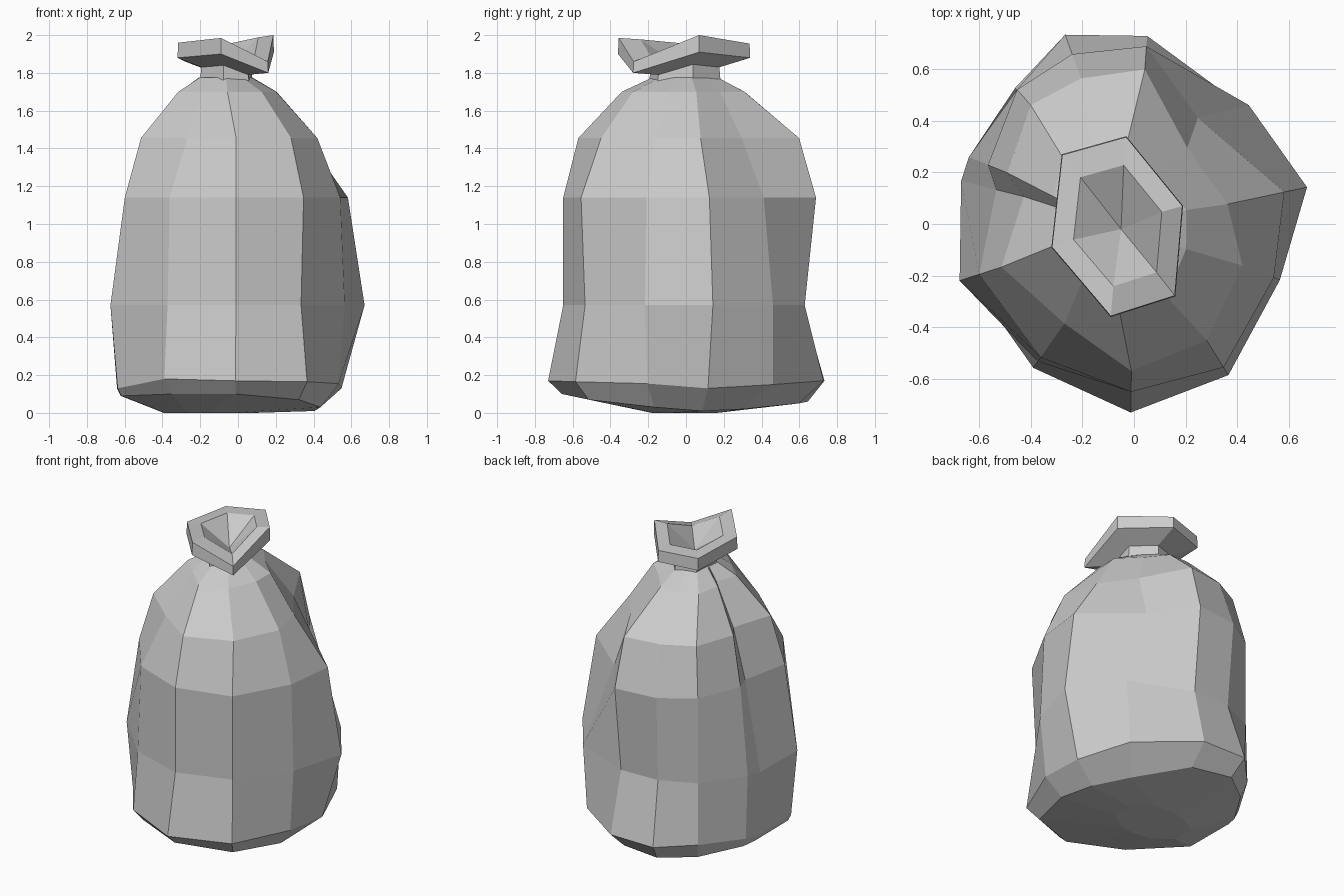
import bpy, bmesh
from math import cos, sin, radians

if "Cube" in bpy.data.objects:
    bpy.data.objects.remove(bpy.data.objects["Cube"])


def loft(name, rings, start=None, end=None):
    """Skin a stack of closed rings; close each end with a fan to a point."""
    bm = bmesh.new()
    loops = [[bm.verts.new(p) for p in ring] for ring in rings]
    n = len(loops[0])
    for a, b in zip(loops, loops[1:]):
        for i in range(n):
            j = (i + 1) % n
            bm.faces.new((a[i], a[j], b[j], b[i]))
    for tip, loop in ((start, loops[0]), (end, loops[-1])):
        if tip:
            v = bm.verts.new(tip)
            for i in range(n):
                bm.faces.new((loop[i], loop[(i + 1) % n], v))
    bmesh.ops.recalc_face_normals(bm, faces=bm.faces)
    mesh = bpy.data.meshes.new(name)
    bm.to_mesh(mesh)
    bm.free()
    obj = bpy.data.objects.new(name, mesh)
    bpy.context.collection.objects.link(obj)
    return obj


# Sack body: twelve uneven pleats, pinched in at the back right and left
angles = [-91, -58, -21, 12, 55, 86, 110, 131, 158, 166, 198, 235]


def pleats(z, radii, cx=0.0, fold=55):
    """One ring; fold is the angle of the back right crease, z may vary per pleat."""
    zs = z if isinstance(z, list) else [z] * len(radii)
    turned = angles[:4] + [fold] + angles[5:]
    return [(cx + r * cos(radians(a)), r * sin(radians(a)), h)
            for a, r, h in zip(turned, radii, zs)]


base = [.73, .69, .57, .56, .62, .73, .78, .70, .67, .66, .67, .68]
base_z = [.17, .165, .155, .13, .15, .17, .17, .16, .14, .13, .13, .18]
inset = [.90, .88, .82, .74, .66, .82, .88, .94, .96, .97, .97, .90]
inset_z = [.10, .07, .03, .01, .02, .05, .06, .06, .08, .09, .09, .10]
foot = [.18, .20, .24, .24, .20, .16, .17, .19, .24, .25, .25, .20]
body_rings = [
    pleats(0, foot, -.15),
    pleats(inset_z, [r * s for r, s in zip(base, inset)], 0, 47),
    pleats(base_z, base, 0, 48),
    pleats(.57, [.65, .63, .605, .685, .64, .63, .66, .69, .69, .69, .71, .65], 0, 46),
    pleats(1.14, [.65, .655, .58, .595, .48, .69, .70, .69, .61, .55, .63, .63], 0, 59),
    pleats(1.455, [.57, .53, .45, .37, .36, .60, .60, .61, .53, .44, .54, .47]),
    pleats(1.70, [.34, .33, .27, .26, .22, .31, .33, .35, .28, .22, .28, .25], -.05),
    pleats(1.775, [.18, .16, .14, .14, .13, .17, .18, .18, .16, .14, .15, .16], -.06),
]
loft("sack_body", body_rings, (-.15, 0, 0), (-.06, 0, 1.79))

# Tied neck flaring into a tilted six-sided collar: x, y, low z, high z
corners = [(-.28, .27, 1.86, 1.94), (-.03, .34, 1.88, 1.955), (.19, .07, 1.91, 2.0),
           (.16, -.28, 1.80, 1.86), (-.09, -.36, 1.90, 1.985), (-.32, -.09, 1.88, 1.96)]
cx = -.06


def hexagon(scale, height):
    return [(cx + (x - cx) * scale, y * scale, height(lo, hi))
            for x, y, lo, hi in corners]


collar_rings = [
    hexagon(.54, lambda lo, hi: 1.75),
    hexagon(.52, lambda lo, hi: 1.79 + (lo - 1.8) * .5),
    hexagon(1.0, lambda lo, hi: lo),
    hexagon(.99, lambda lo, hi: hi),
    hexagon(.67, lambda lo, hi: hi * .7 + 1.96 * .3),
]
loft("neck_collar", collar_rings, (cx, 0, 1.75), (-.05, -.02, 1.83))
